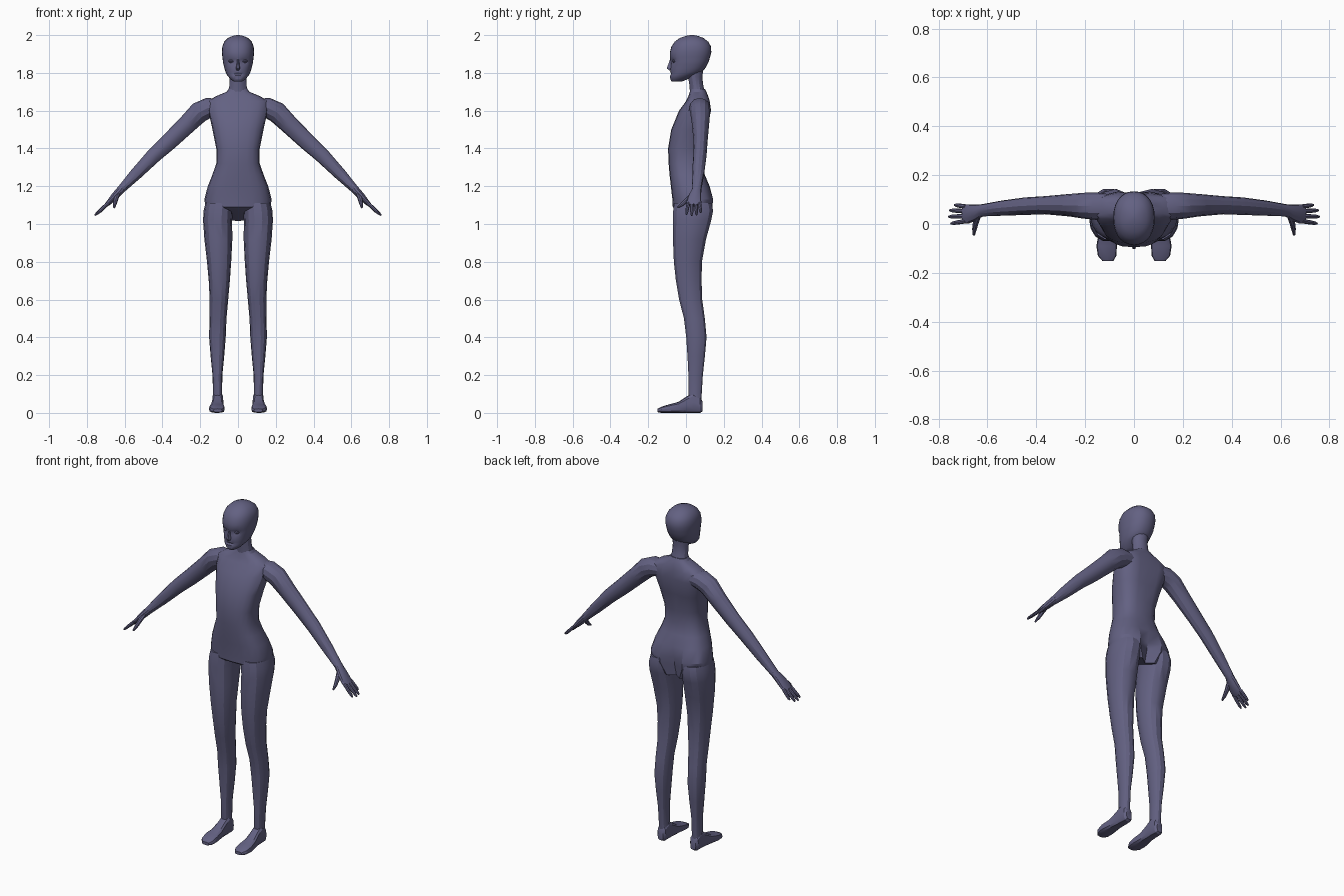
import bpy, bmesh, math
from mathutils import Vector

skin = bpy.data.materials.new("slate_violet")
skin.diffuse_color = (0.125, 0.12, 0.225, 1)
X, Y, Z = Vector((1, 0, 0)), Vector((0, 1, 0)), Vector((0, 0, 1))


def oval(c, u, v, a, b, n, p=1.0):
    """Ring of n points; p below 1 makes it boxier."""
    pts = []
    for i in range(n):
        t = 2 * math.pi * i / n
        cs, sn = math.cos(t), math.sin(t)
        pts.append(Vector(c) + u * a * math.copysign(abs(cs) ** p, cs)
                   + v * b * math.copysign(abs(sn) ** p, sn))
    return pts


def build(name, tubes, mirror=False):
    """Skin each list of rings into a closed tube, all in one object."""
    bm = bmesh.new()
    for rings in tubes:
        vs = [[bm.verts.new(p) for p in r] for r in rings]
        n = len(vs[0])
        for lo, hi in zip(vs, vs[1:]):
            for i in range(n):
                j = (i + 1) % n
                bm.faces.new((lo[i], lo[j], hi[j], hi[i]))
        bm.faces.new(vs[0][::-1])
        bm.faces.new(vs[-1])
    bmesh.ops.recalc_face_normals(bm, faces=bm.faces)
    me = bpy.data.meshes.new(name)
    bm.to_mesh(me)
    bm.free()
    me.materials.append(skin)
    ob = bpy.data.objects.new(name, me)
    bpy.context.collection.objects.link(ob)
    if mirror:
        ob.modifiers.new("mirror", 'MIRROR')
    return ob


def slices(rows, n, p):
    """Horizontal rings from (z, x centre, half width, front y, back y)."""
    return [oval((xc, (f + b) / 2, z), X, Y, w, (b - f) / 2, n, p)
            for z, xc, w, f, b in rows]


def limb(pts, n):
    """Rings across a path of (x, y, z, thickness radius, y radius)."""
    rings = []
    for i, (x, y, z, a, b) in enumerate(pts):
        q0, q1 = pts[max(i - 1, 0)], pts[min(i + 1, len(pts) - 1)]
        d = (Vector(q1[:3]) - Vector(q0[:3])).normalized()
        v = (Y - d * Y.dot(d)).normalized()
        rings.append(oval((x, y, z), v.cross(d), v, a, b, n))
    return rings


# torso: pelvis to base of neck
torso = slices([
    (1.05, 0, .10, -.06, .125), (1.09, 0, .172, -.07, .143), (1.13, 0, .178, -.072, .148),
    (1.20, 0, .160, -.08, .125), (1.26, 0, .136, -.087, .10), (1.32, 0, .115, -.092, .085),
    (1.40, 0, .115, -.095, .09), (1.50, 0, .135, -.078, .112), (1.60, 0, .157, -.037, .136),
    (1.65, 0, .160, .0, .128), (1.675, 0, .12, .012, .118), (1.70, 0, .06, .02, .108),
    (1.715, 0, .05, .025, .10)], 20, .75)
for k, ring in enumerate(torso):
    for p in ring:
        if k == 0:                       # crotch slopes up toward the front
            p.z -= (p.y - .03) * .35
        if p.y > .05 and abs(p.x) < .02:  # seat cleft and spine groove
            p.y -= .035 if k < 3 else (.012 if 6 < k < 10 else 0)
build("torso", [torso])

# neck
build("neck", [slices([(1.69, 0, .055, .02, .105), (1.73, 0, .046, .018, .093),
                       (1.78, 0, .045, .01, .087), (1.83, 0, .05, .01, .095)], 14, 1)])

# head with eye sockets, brow and lips pressed into the face
head = slices([
    (1.755, 0, .024, -.076, -.02), (1.765, 0, .038, -.083, .005), (1.785, 0, .056, -.085, .045),
    (1.795, 0, .061, -.083, .068), (1.805, 0, .066, -.084, .085), (1.825, 0, .072, -.082, .102),
    (1.845, 0, .077, -.082, .113), (1.86, 0, .080, -.083, .120), (1.872, 0, .081, -.084, .124),
    (1.885, 0, .083, -.086, .128), (1.91, 0, .085, -.085, .134), (1.94, 0, .083, -.077, .132),
    (1.965, 0, .073, -.060, .118), (1.985, 0, .053, -.033, .092), (1.996, 0, .028, .0, .062),
    (2.0, 0, .008, .022, .04)], 28, .9)
for ring in head:
    for p in ring:
        if p.y < 0:
            dx = (abs(p.x) - .034) / .018
            p.y += .014 * math.exp(-dx * dx - ((p.z - 1.862) / .013) ** 2)
            p.y += .005 * math.exp(-(p.x / .03) ** 2 - ((p.z - 1.795) / .006) ** 2)
build("head", [head])

# nose: wedge widening toward the tip
build("nose", [[[Vector((-w, back, z)), Vector((-w * .4, tip, z)),
                 Vector((w * .4, tip, z)), Vector((w, back, z))]
                for z, w, tip, back in [(1.812, .010, -.088, -.07), (1.824, .014, -.102, -.07),
                                        (1.845, .010, -.094, -.07), (1.875, .007, -.084, -.07)]]])

# closed eyelids
build("eyelids", [slices([(1.852, .034, .008, -.066, -.05), (1.859, .034, .016, -.073, -.05),
                          (1.866, .034, .015, -.072, -.05), (1.872, .034, .007, -.066, -.05)],
                         10, 1)], True)

# legs
build("legs", [slices([
    (.05, .107, .027, .02, .08), (.10, .108, .024, .012, .084), (.20, .109, .026, .012, .09),
    (.30, .109, .036, .007, .101), (.40, .109, .044, .0, .11), (.50, .106, .045, -.012, .101),
    (.60, .101, .049, -.038, .087), (.70, .099, .056, -.055, .084), (.80, .100, .064, -.066, .086),
    (.92, .104, .074, -.071, .108), (1.02, .108, .077, -.071, .136), (1.07, .105, .077, -.07, .146),
    (1.11, .100, .073, -.065, .138)], 14, .88)], True)

# feet: heel to toe
build("feet", [[oval((xc, y, (lo + hi) / 2), X, Z, w, (hi - lo) / 2, 12, .65)
                for y, xc, w, lo, hi in [
                    (.087, .107, .018, .008, .06), (.075, .107, .027, 0, .085),
                    (.04, .107, .030, 0, .11), (.005, .108, .030, 0, .088),
                    (-.04, .110, .035, 0, .058), (-.09, .112, .042, 0, .045),
                    (-.13, .110, .038, 0, .033), (-.152, .107, .022, .004, .022)]]], True)

# arms down to the knuckles
build("arms", [limb([
    (.10, .072, 1.618, .045, .050), (.155, .073, 1.615, .054, .056), (.205, .075, 1.592, .056, .053),
    (.265, .077, 1.532, .050, .046), (.365, .077, 1.436, .045, .037), (.445, .073, 1.363, .040, .036),
    (.54, .065, 1.265, .032, .031), (.622, .056, 1.18, .021, .025), (.652, .047, 1.148, .019, .034),
    (.682, .041, 1.115, .014, .040), (.698, .041, 1.10, .010, .038)], 12)], True)

# fingers and thumb
fingers = []
for y0, x1, y1, z1 in [(.071, .735, .078, 1.06), (.052, .755, .056, 1.047),
                       (.032, .759, .03, 1.045), (.012, .750, .002, 1.05)]:
    a, b = Vector((.688, y0, 1.11)), Vector((x1, y1, z1))
    fingers.append(limb([(*a.lerp(b, t), r, r) for t, r in
                         [(0, .0095), (.5, .009), (.85, .0075), (1, .004)]], 8))
fingers.append(limb([(.637, .035, 1.158, .012, .012), (.648, .006, 1.128, .0125, .0125),
                     (.653, -.02, 1.104, .010, .010), (.656, -.045, 1.087, .005, .005)], 8))
build("fingers", fingers, True)

# smooth shading with kept creases
for ob in bpy.data.objects:
    ob.select_set(True)
bpy.context.view_layer.objects.active = bpy.data.objects["torso"]
bpy.ops.object.shade_smooth_by_angle(angle=math.radians(28))
